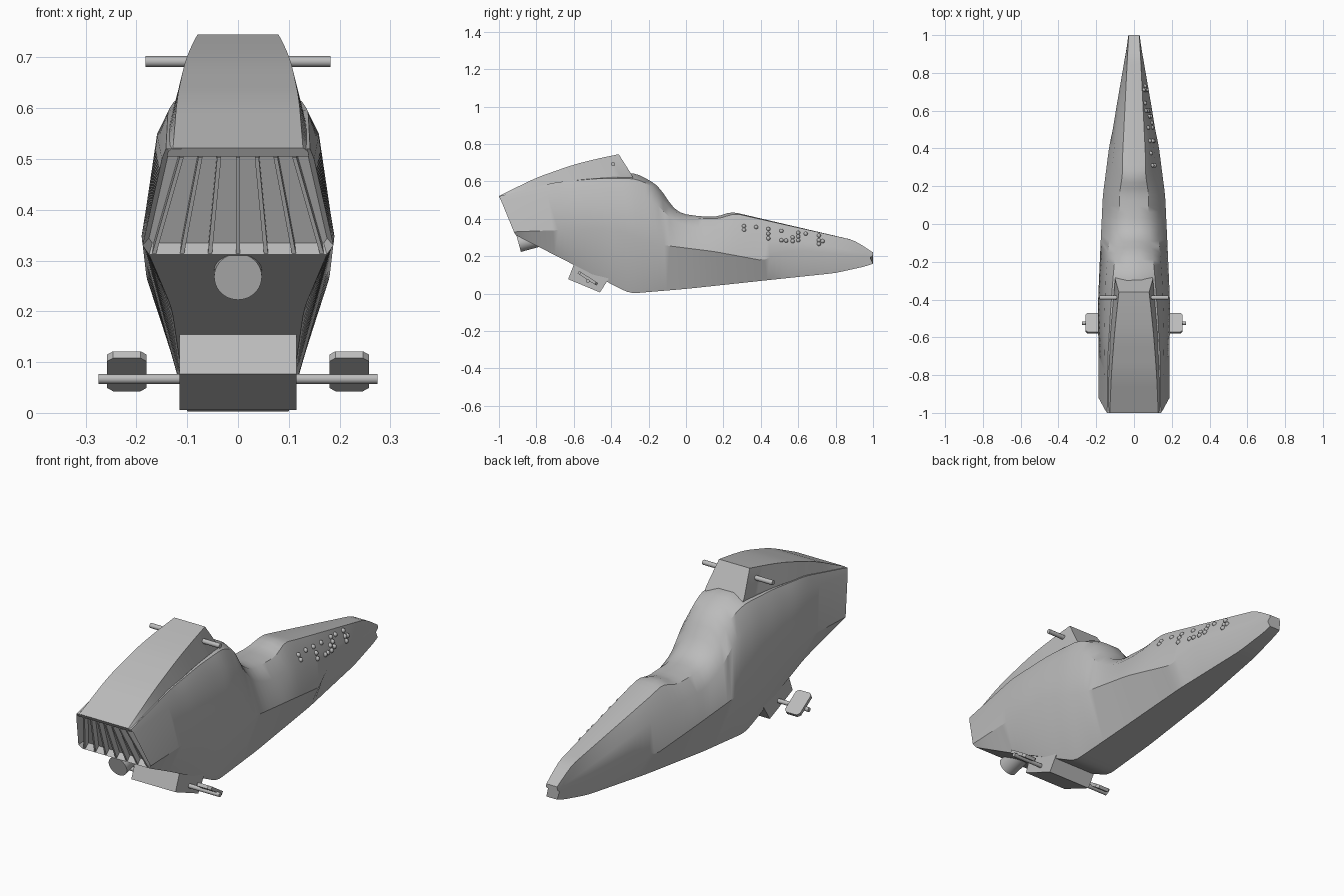
import bpy
import bmesh
from math import radians
from mathutils import Vector, Matrix
from mathutils.bvhtree import BVHTree

cube = bpy.data.objects.get("Cube")
if cube:
    bpy.data.objects.remove(cube, do_unlink=True)

grey = bpy.data.materials.new("hull_grey")
grey.use_nodes = True
grey.diffuse_color = (0.5, 0.5, 0.5, 1)
grey.node_tree.nodes["Principled BSDF"].inputs["Base Color"].default_value = grey.diffuse_color


def finish(name, bm, angle=None):
    """Turn a bmesh into a named, coloured object."""
    bmesh.ops.recalc_face_normals(bm, faces=bm.faces)
    mesh = bpy.data.meshes.new(name)
    bm.to_mesh(mesh)
    mesh.materials.append(grey)
    obj = bpy.data.objects.new(name, mesh)
    bpy.context.collection.objects.link(obj)
    if angle:
        bpy.ops.object.select_all(action='DESELECT')
        obj.select_set(True)
        bpy.context.view_layer.objects.active = obj
        bpy.ops.object.shade_smooth_by_angle(angle=radians(angle))
    return obj


def along(rail, y):
    """Width and height of a rail at station y."""
    for (ya, xa, za), (yb, xb, zb) in zip(rail, rail[1:]):
        if y <= yb:
            f = max(0, (y - ya) / (yb - ya))
            return xa + (xb - xa) * f, za + (zb - za) * f
    return rail[-1][1:]


def loft(rails, steps, soften=0.0):
    """Skin mirrored lengthwise rails, listed from the underside up."""
    bm = bmesh.new()
    rings = []
    for i in range(steps + 1):
        half = []
        for rail in rails:
            start, end = rail[0][0], rail[-1][0]
            y = start + (end - start) * i / steps
            r = min(soften, y - start, end - y)
            pts = [along(rail, y + d) for d in (-r, 0, r)]
            x = sum(p[0] for p in pts) / len(pts)
            z = sum(p[1] for p in pts) / len(pts)
            half.append(Vector((x, y, z)))
        other = [Vector((-p.x, p.y, p.z)) for p in reversed(half)]
        rings.append([bm.verts.new(p) for p in half + other])
    for a, b in zip(rings, rings[1:]):
        for j in range(len(a)):
            k = (j + 1) % len(a)
            bm.faces.new((a[j], a[k], b[k], b[j]))
    front = bm.faces.new(rings[0])
    bm.faces.new(rings[-1])
    bmesh.ops.recalc_face_normals(bm, faces=bm.faces)
    return bm, front


def rod(name, a, b, radius, sides):
    a, b = Vector(a), Vector(b)
    bm = bmesh.new()
    turn = (b - a).to_track_quat('Z', 'Y').to_matrix().to_4x4()
    bmesh.ops.create_cone(bm, cap_ends=True, segments=sides, radius1=radius, radius2=radius,
                          depth=(b - a).length, matrix=Matrix.Translation((a + b) / 2) @ turn)
    return finish(name, bm, 40)


def prism(name, outline, depth):
    """Extrude a planar outline along a vector."""
    bm = bmesh.new()
    face = bm.faces.new([bm.verts.new(p) for p in outline])
    new = bmesh.ops.extrude_face_region(bm, geom=[face])["geom"]
    bmesh.ops.translate(bm, vec=depth, verts=[v for v in new if isinstance(v, bmesh.types.BMVert)])
    return finish(name, bm)


# Hull rails: keel edge, widest crease, shoulder, upper edge, spine
keel = [(-.91, .175, .312), (-.7, .13, .205), (-.3, .1, 0), (0, .095, .025),
        (.42, .08, .07), (.8, .045, .11), (.97, .03, .148), (1, .028, .16)]
crease = [(-.92, .188, .33), (-.4, .19, .35), (-.17, .18, .265), (.15, .165, .225),
          (.42, .13, .175), (.5, .112, .222), (.62, .093, .23), (.985, .03, .192)]
shoulder = [(-.99, .15, .5), (-.6, .16, .55), (-.3, .15, .55), (-.18, .14, .5),
            (-.07, .13, .39), (.05, .13, .345), (.2, .125, .345), (.45, .1, .315), (1, .03, .205)]
edge = [(-1, .142, .52), (-.7, .138, .595), (-.47, .125, .615), (-.27, .11, .615),
        (-.17, .1, .57), (-.1, .085, .46), (0, .08, .405), (.18, .075, .4),
        (.26, .06, .43), (.33, .062, .413), (.9, .034, .285), (1, .028, .22)]
spine = [(-1, .02, .52), (-.47, .03, .63), (-.28, .04, .647), (-.2, .04, .61), (-.13, .035, .56),
         (-.09, .03, .48), (-.03, .03, .428), (.08, .03, .412), (.18, .03, .412),
         (.235, .025, .44), (.9, .015, .285), (1, .014, .22)]
bm, front = loft([keel, crease, shoulder, edge, spine], 64, .025)
hull_surface = BVHTree.FromBMesh(bm)

# Recessed intake in the nose
bmesh.ops.inset_region(bm, faces=[front], thickness=.013, depth=-.03)
finish("hull", bm, 32)

# Intake fins fanning out toward the bottom
for side in range(-3, 4):
    low, high, w = side * .055, side * .037, .004
    outline = [(low - w, -.908, .314), (low + w, -.908, .314),
               (high + w, -.99, .503), (high - w, -.99, .503)]
    prism("intake_fin", outline, (0, .04, .017))

# Raised cowl over the nose
base = [(-1, .138, .515), (-.8, .134, .57), (-.6, .126, .605), (-.29, .1, .635)]
belly = [(-.99, .14, .505), (-.8, .12, .55), (-.28, .095, .61)]
lid = [(-1, .128, .522), (-.8, .12, .62), (-.6, .105, .69), (-.48, .093, .72), (-.36, .08, .745)]
bm, _ = loft([belly, base, lid], 24, .04)
finish("cowl", bm, 25)

# Handlebars and the foot axle
rod("handlebar", (-.182, -.39, .692), (.182, -.39, .692), .011, 12)
rod("foot_axle", (-.275, -.525, .067), (.275, -.525, .067), .01, 12)

# Exhaust under the nose
rod("exhaust", (0, -.895, .268), (0, -.65, .335), .047, 40)

# Foot bracket box below the hull
half = .115
prism("foot_bracket", [(-half, -.6, .155), (-half, -.63, .077), (-half, -.46, .006),
                       (-half, -.4, .1), (-half, -.5, .17)], (2 * half, 0, 0))

# Tilted footpads with clipped corners
tilt = Matrix.Translation((0, -.525, .082)) @ Matrix.Rotation(radians(-33), 4, 'X')
w, d, c = .039, .06, .012
corners = [(-w + c, -d), (w - c, -d), (w, c - d), (w, d - c),
           (w - c, d), (c - w, d), (-w, d - c), (-w, c - d)]
for side in (-1, 1):
    outline = [tilt @ Vector((x + side * .219, y, -.008)) for x, y in corners]
    prism("footpad", outline, tilt.to_3x3() @ Vector((0, 0, .016)))

# Switch studs on the left of the tail: station, then heights
studs = {.31: (.36, .34), .375: (.355,), .44: (.345, .32, .295), .51: (.335, .285),
         .535: (.283,), .57: (.3, .28), .6: (.325, .305, .285), .64: (.32,),
         .71: (.31, .285, .265), .73: (.28,)}
bm = bmesh.new()
for y, heights in studs.items():
    for z in heights:
        hit = hull_surface.ray_cast(Vector((1, y, z)), Vector((-1, 0, 0)))[0]
        if hit:
            bmesh.ops.create_uvsphere(bm, u_segments=12, v_segments=8, radius=.011,
                                      matrix=Matrix.Translation(hit))
finish("control_studs", bm, 60)
